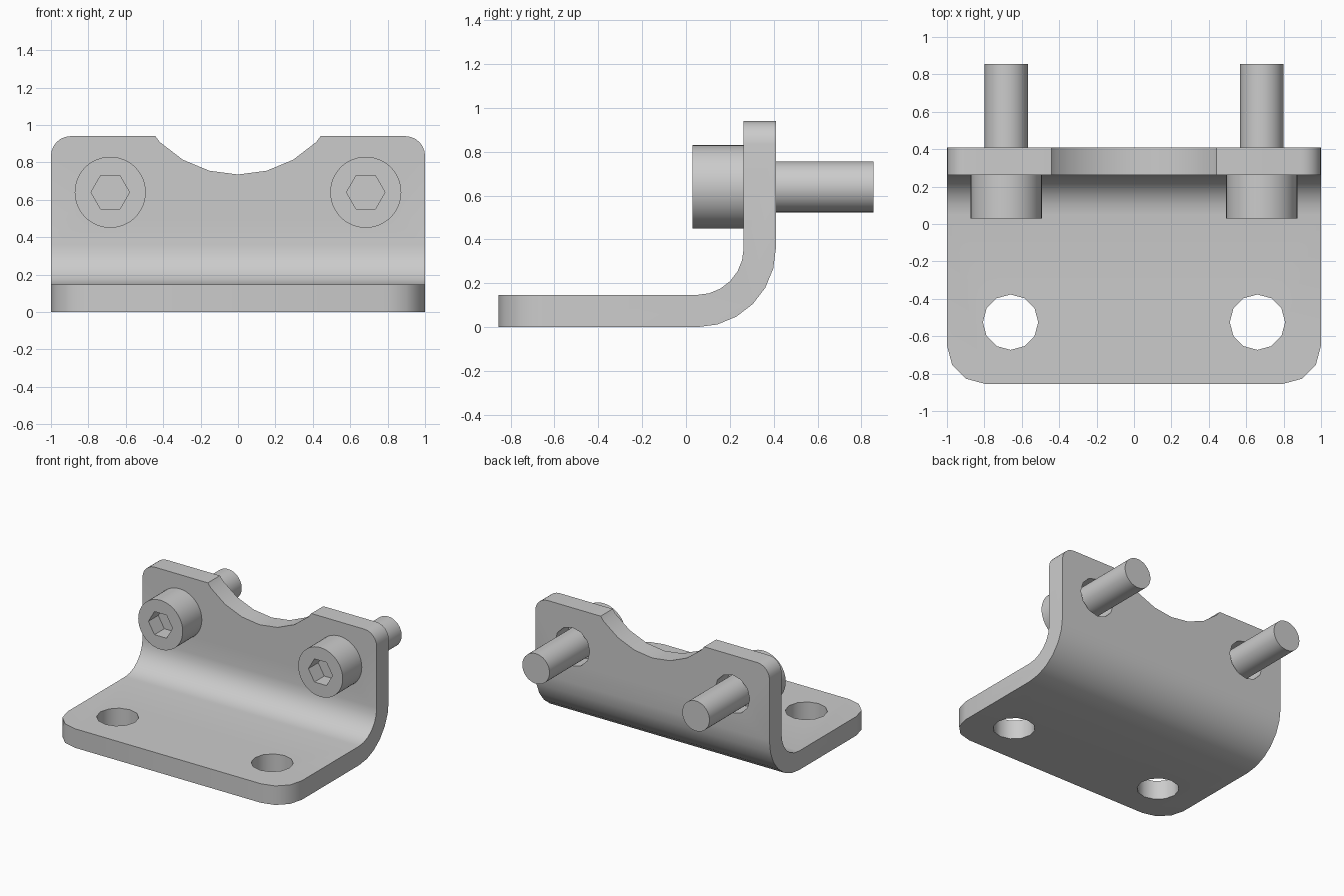
import bpy, bmesh, math
from mathutils import Matrix

if "Cube" in bpy.data.objects:
    bpy.data.objects.remove(bpy.data.objects["Cube"])


def make_object(name, bm):
    bmesh.ops.recalc_face_normals(bm, faces=bm.faces[:])
    mesh = bpy.data.meshes.new(name)
    bm.to_mesh(mesh)
    bm.free()
    ob = bpy.data.objects.new(name, mesh)
    bpy.context.collection.objects.link(ob)
    return ob


def select_only(ob):
    bpy.ops.object.select_all(action='DESELECT')
    ob.select_set(True)
    bpy.context.view_layer.objects.active = ob


def cutter(sides, radius, depth, loc, along_y, turn=0.0):
    bm = bmesh.new()
    rot = Matrix.Rotation(math.pi / 2, 4, 'X') if along_y else Matrix()
    m = Matrix.Translation(loc) @ rot @ Matrix.Rotation(turn, 4, 'Z')
    bmesh.ops.create_cone(bm, cap_ends=True, segments=sides, radius1=radius,
                          radius2=radius, depth=depth, matrix=m)
    ob = make_object("cutter", bm)
    ob.hide_render = True
    return ob


def cut(ob, tool):
    mod = ob.modifiers.new("cut", 'BOOLEAN')
    mod.operation = 'DIFFERENCE'
    mod.solver = 'EXACT'
    mod.object = tool
    select_only(ob)
    bpy.ops.object.modifier_apply(modifier=mod.name)
    bpy.data.objects.remove(tool, do_unlink=True)


def smooth(ob):
    select_only(ob)
    bpy.ops.object.shade_smooth_by_angle(angle=math.radians(35))


# Bent plate: L profile with a rounded bend, extruded along x
FRONT, TOP, THICK = -0.855, 0.94, 0.147
BEND_Y, BEND_Z, R_OUT = 0.05, 0.36, 0.36
R_IN = R_OUT - THICK


def arc(r):
    angles = [math.radians(15 * i) for i in range(7)]
    return [(BEND_Y + r * math.sin(a), BEND_Z - r * math.cos(a)) for a in angles]


outline = ([(FRONT, 0)] + arc(R_OUT) + [(BEND_Y + R_OUT, TOP), (BEND_Y + R_IN, TOP)]
           + arc(R_IN)[::-1] + [(FRONT, THICK)])
bm = bmesh.new()
face = bm.faces.new([bm.verts.new((-1, y, z)) for y, z in outline])
ret = bmesh.ops.extrude_face_region(bm, geom=[face])
moved = [v for v in ret["geom"] if isinstance(v, bmesh.types.BMVert)]
bmesh.ops.translate(bm, verts=moved, vec=(2, 0, 0))
bmesh.ops.recalc_face_normals(bm, faces=bm.faces[:])


def round_edges(test, radius, segments):
    edges = [e for e in bm.edges if all(test(v.co) for v in e.verts)
             and e.verts[0].co.x * e.verts[1].co.x > 0]
    bmesh.ops.bevel(bm, geom=edges, offset=radius, offset_type='OFFSET',
                    segments=segments, profile=0.5, affect='EDGES')


round_edges(lambda c: abs(c.y - FRONT) < 1e-4, 0.205, 3)
round_edges(lambda c: abs(c.z - TOP) < 1e-4, 0.105, 6)
plate = make_object("bent_plate", bm)

# Curved notch, base holes and bolt holes
BOLT_X, BOLT_Z = 0.683, 0.64
cut(plate, cutter(24, 0.59, 0.6, (0, 0.34, 1.325), True))
for s in (-1, 1):
    cut(plate, cutter(12, 0.148, 0.5, (s * 0.66, -0.525, 0.07), False))
    cut(plate, cutter(12, 0.148, 0.5, (s * BOLT_X, 0.34, BOLT_Z), True))
smooth(plate)

# Socket head bolts: stepped round body with a hexagonal recess
for s, side in ((-1, "left"), (1, "right")):
    bm = bmesh.new()
    n = 48
    rings = []
    for r, y in ((0.19, 0.03), (0.19, 0.265), (0.116, 0.265), (0.116, 0.855)):
        rings.append([bm.verts.new((s * BOLT_X + r * math.cos(2 * math.pi * i / n), y,
                                    BOLT_Z + r * math.sin(2 * math.pi * i / n)))
                      for i in range(n)])
    for a, b in zip(rings, rings[1:]):
        for i in range(n):
            j = (i + 1) % n
            bm.faces.new((a[i], a[j], b[j], b[i]))
    bm.faces.new(rings[0])
    bm.faces.new(rings[-1])
    bolt = make_object(side + "_bolt", bm)
    cut(bolt, cutter(6, 0.103, 0.24, (s * BOLT_X, 0.03, BOLT_Z), True, math.pi / 6))
    smooth(bolt)
